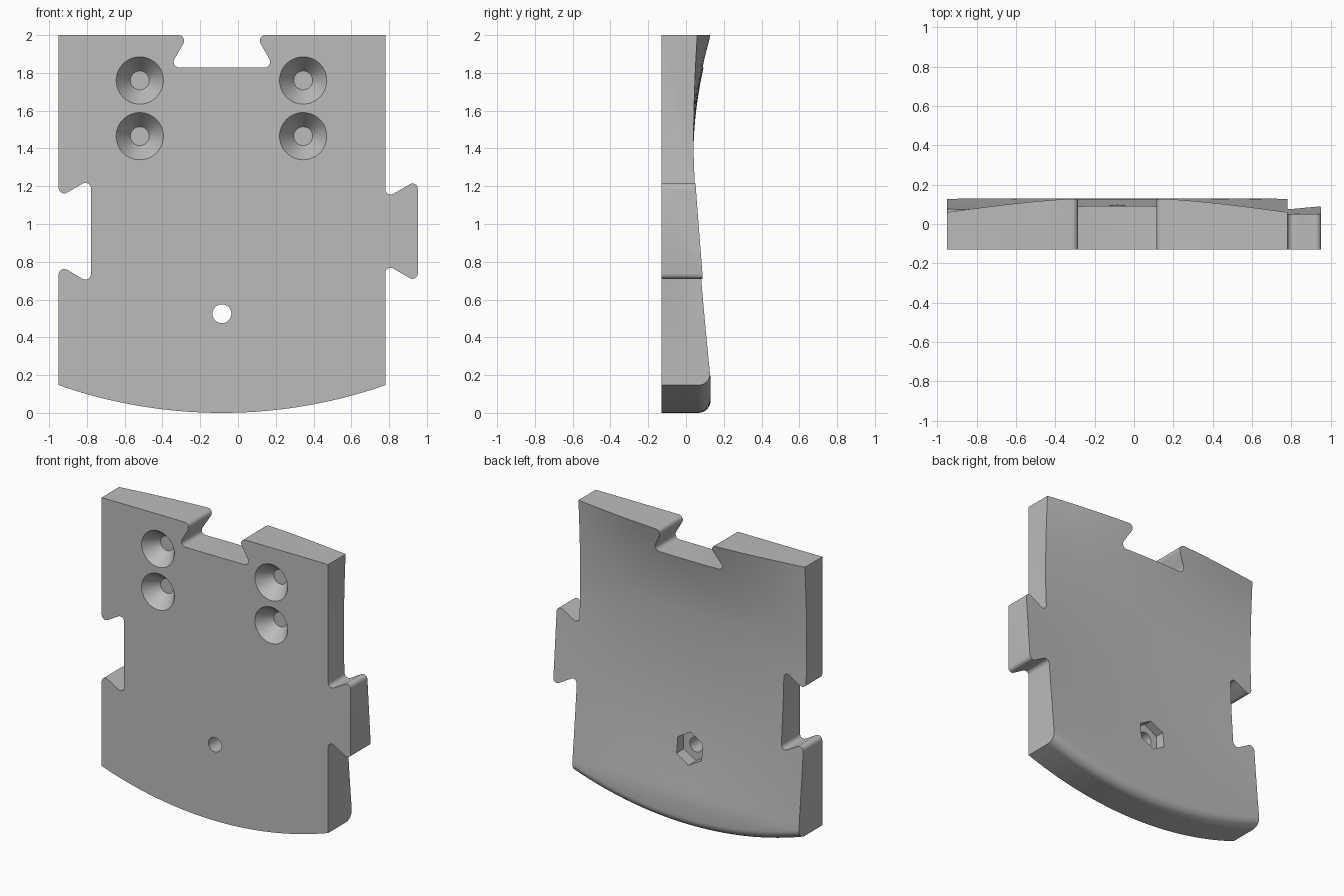
import bpy, bmesh, math
from mathutils import Vector, Matrix

cube = bpy.data.objects.get("Cube")
if cube:
    bpy.data.objects.remove(cube)

FRONT, MID, HALF = -0.13, -0.085, 0.865
LEFT, RIGHT, TOP = MID - HALF, MID + HALF, 2.0
ARC = 2.62

grey = bpy.data.materials.new("plain_grey")
grey.use_nodes = True
grey.diffuse_color = (0.5, 0.5, 0.5, 1)
grey.node_tree.nodes["Principled BSDF"].inputs["Base Color"].default_value = grey.diffuse_color


def make_object(name, bm):
    bmesh.ops.recalc_face_normals(bm, faces=bm.faces)
    mesh = bpy.data.meshes.new(name)
    bm.to_mesh(mesh)
    bm.free()
    mesh.materials.append(grey)
    ob = bpy.data.objects.new(name, mesh)
    bpy.context.collection.objects.link(ob)
    return ob


def bottom(x):
    return ARC - math.sqrt(ARC ** 2 - (x - MID) ** 2)


# Sculpted back: hollow in the middle, crowned at the top, thick at the bottom
def back(x, z):
    u = (x - MID) / HALF
    up, down = max(0, z - 1.4), max(0, 1.4 - z)
    y = 0.04 + 0.068 * down ** 1.4 + 0.055 * up ** 2
    y += 0.075 * (up / 0.6) ** 1.7 * math.cos(u * math.pi / 2)
    if 0.2 < z < 1.4:
        y += 0.02 * (u * u - 1) * math.sin(math.pi * (z - 0.2) / 1.2)
    return min(y, 0.13)


def rounded(points, steps=6):
    out = []
    for i, (x, z, r) in enumerate(points):
        p = Vector((x, z))
        if not r:
            out.append(p)
            continue
        a = (Vector(points[i - 1][:2]) - p).normalized()
        b = (Vector(points[(i + 1) % len(points)][:2]) - p).normalized()
        half = a.angle(b) / 2
        centre = p + (a + b).normalized() * r / math.sin(half)
        s = (p + a * r / math.tan(half)) - centre
        e = (p + b * r / math.tan(half)) - centre
        sweep = s.angle_signed(e)
        for k in range(steps + 1):
            out.append(centre + Matrix.Rotation(-sweep * k / steps, 2) @ s)
    return out


# Dovetail corners as (depth, offset along the edge, radius)
def dovetail(neck, wide, r):
    return [(0, -neck, r), (0.172, -wide, r), (0.172, wide, r), (0, neck, r)]


# Outline, anticlockwise from the lower left corner
N = 48
SIDE = 0.962
outline = [(LEFT + 2 * HALF * i / N, bottom(LEFT + 2 * HALF * i / N), 0) for i in range(N + 1)]
outline += [(RIGHT + d, SIDE + o, r) for d, o, r in dovetail(0.173, 0.273, 0.028)]
outline += [(RIGHT, TOP, 0)]
outline += [(MID - o, TOP - d, r) for d, o, r in dovetail(0.178, 0.278, 0.03)]
outline += [(LEFT, TOP, 0)]
outline += [(LEFT + d, SIDE - o, r) for d, o, r in dovetail(0.178, 0.278, 0.03)]

bm = bmesh.new()
face = bm.faces.new([bm.verts.new((p.x, FRONT, p.y)) for p in rounded(outline)])
ext = bmesh.ops.extrude_face_region(bm, geom=[face])
bmesh.ops.translate(bm, vec=(0, 0.4, 0), verts=[v for v in ext["geom"] if isinstance(v, bmesh.types.BMVert)])
plate = make_object("plate", bm)

# Solid under the sculpted back, with a rounded lower rim
R = 0.065
drops = [-0.05] + [R * (1 - math.cos(math.pi / 2 * k / 8)) for k in range(9)]
cols, rows = 40, 44
bm = bmesh.new()
grid = []
for i in range(cols + 1):
    x = -1.02 + 2.04 * i / cols
    b = bottom(x)
    heights = [b + d for d in drops]
    heights += [b + R + (2.05 - b - R) * k / rows for k in range(1, rows + 1)]
    line = []
    for z in heights:
        d = min(max(z - b, 0), R)
        line.append(bm.verts.new((x, back(x, z) - R + math.sqrt(R * R - (R - d) ** 2), z)))
    grid.append(line)
for a, b in zip(grid, grid[1:]):
    for k in range(len(a) - 1):
        bm.faces.new((a[k], b[k], b[k + 1], a[k + 1]))
rim = [e for e in bm.edges if e.is_boundary]
ext = bmesh.ops.extrude_edge_only(bm, edges=rim)
for v in ext["geom"]:
    if isinstance(v, bmesh.types.BMVert):
        v.co.y = -0.4
bmesh.ops.holes_fill(bm, edges=[e for e in bm.edges if e.is_boundary])
back_shape = make_object("back_shape", bm)


# Round or six-sided cutter lying along y
def cutter(name, x, z, y0, y1, r0, r1, sides):
    bm = bmesh.new()
    place = Matrix.Translation((x, (y0 + y1) / 2, z)) @ Matrix.Rotation(-math.pi / 2, 4, "X")
    bmesh.ops.create_cone(bm, cap_ends=True, segments=sides, radius1=r0, radius2=r1,
                          depth=y1 - y0, matrix=place)
    return make_object(name, bm)


def cut(tool, operation="DIFFERENCE"):
    tool.hide_render = True
    mod = plate.modifiers.new(tool.name, "BOOLEAN")
    mod.operation, mod.solver, mod.object = operation, "EXACT", tool
    bpy.context.view_layer.objects.active = plate
    bpy.ops.object.modifier_apply(modifier=mod.name)
    bpy.data.objects.remove(tool)


cut(back_shape, "INTERSECT")

# Four countersunk blind holes in the front
for x in (-0.52, 0.345):
    for z in (1.465, 1.76):
        slope = 0.075 / 0.1
        cut(cutter("countersink", x, z, FRONT - 0.02, FRONT + 0.1, 0.125 + 0.02 * slope, 0.05, 48))

# Through hole with a six-sided nut pocket in the back
cut(cutter("bolt_hole", MID, 0.525, -0.3, 0.3, 0.05, 0.05, 32))
cut(cutter("nut_pocket", MID, 0.525, 0.01, 0.3, 0.11, 0.11, 6))

bpy.ops.object.select_all(action="DESELECT")
plate.select_set(True)
bpy.context.view_layer.objects.active = plate
bpy.ops.object.shade_smooth_by_angle(angle=math.radians(30))
